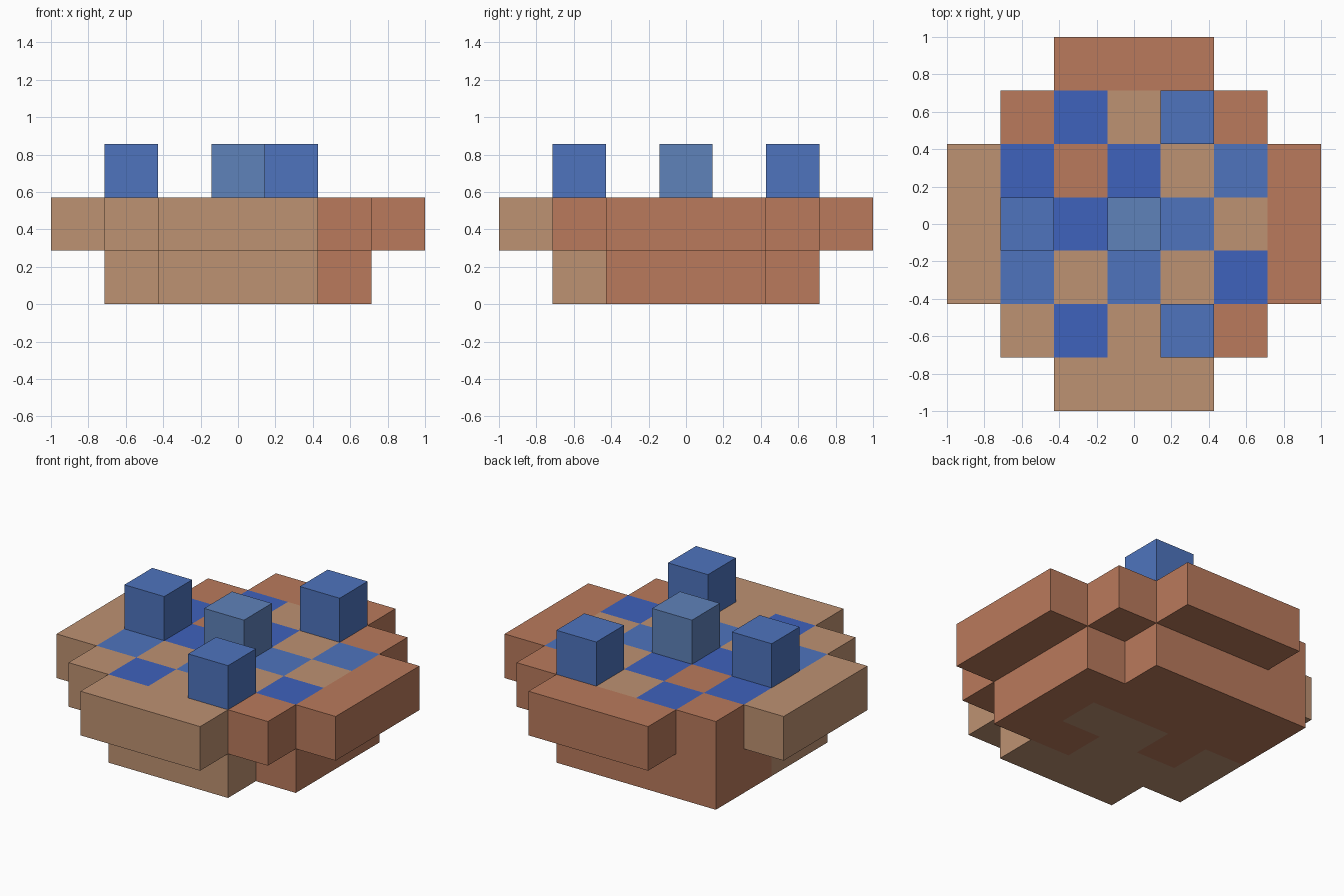
import bpy, bmesh
from mathutils import Vector

cube = bpy.data.objects.get("Cube")
if cube:
    bpy.data.objects.remove(cube, do_unlink=True)

S = 2 / 7  # size of one block


def linear(c):
    c /= 255
    return c / 12.92 if c <= 0.04045 else ((c + 0.055) / 1.055) ** 2.4


def make_material(name, rgb):
    col = tuple(linear(c) for c in rgb) + (1.0,)
    m = bpy.data.materials.new(name)
    m.use_nodes = True
    m.diffuse_color = col
    bsdf = m.node_tree.nodes["Principled BSDF"]
    bsdf.inputs["Base Color"].default_value = col
    bsdf.inputs["Roughness"].default_value = 0.9
    return m


MATS = {
    "T": make_material("tan", (190, 146, 114)),
    "R": make_material("terracotta", (186, 122, 92)),
    "D": make_material("deep_blue", (62, 98, 188)),
    "M": make_material("mid_blue", (78, 116, 190)),
    "L": make_material("pale_blue", (95, 130, 186)),
}
KEYS = list(MATS)

# Block plans, back row first, left column is -x
LOWER = [".......",
         ".RRRR..",
         ".RRRRR.",
         ".TRTTR.",
         ".TTTRR.",
         "..TTT..",
         "......."]
UPPER = ["..RRR..",
         ".RDTTR.",
         "TDRDTMR",
         "TTDTMTR",
         "TMTMTDR",
         ".TDTTR.",
         "..TTT.."]


def read_plan(rows, level):
    return {(x - 3, 3 - y, level): ch
            for y, row in enumerate(rows) for x, ch in enumerate(row) if ch != "."}


parts = {
    "lower_tier": read_plan(LOWER, 0),
    "upper_tier": read_plan(UPPER, 1),
    "left_back_post": {(1, 2, 2): "M"},
    "left_front_post": {(1, -2, 2): "M"},
    "right_post": {(-2, 0, 2): "M"},
    "centre_post": {(0, 0, 2): "L"},
}
solid = {c for cells in parts.values() for c in cells}


def build_part(name, cells):
    """Make the exposed faces of a group of blocks, coloured per block."""
    bm = bmesh.new()
    for cell, key in cells.items():
        centre = Vector((cell[0], cell[1], cell[2] + 0.5)) * S
        for axis in range(3):
            for sign in (-1, 1):
                n = Vector((0, 0, 0))
                n[axis] = sign
                if tuple(int(a + b) for a, b in zip(cell, n)) in solid:
                    continue
                u = Vector((0, 0, 0))
                u[(axis + 1) % 3] = 1
                v = n.cross(u)
                corners = [(-1, -1), (1, -1), (1, 1), (-1, 1)]
                face = bm.faces.new([bm.verts.new(centre + (n + a * u + b * v) * S / 2)
                                     for a, b in corners])
                face.material_index = KEYS.index(key)
    bmesh.ops.remove_doubles(bm, verts=bm.verts, dist=0.001)
    # Merge neighbouring flat faces of one colour
    bmesh.ops.dissolve_limit(bm, angle_limit=0.01, verts=bm.verts, edges=bm.edges,
                             delimit={"MATERIAL"})
    mesh = bpy.data.meshes.new(name)
    bm.to_mesh(mesh)
    bm.free()
    for m in MATS.values():
        mesh.materials.append(m)
    bpy.context.collection.objects.link(bpy.data.objects.new(name, mesh))


for part_name, part_cells in parts.items():
    build_part(part_name, part_cells)
